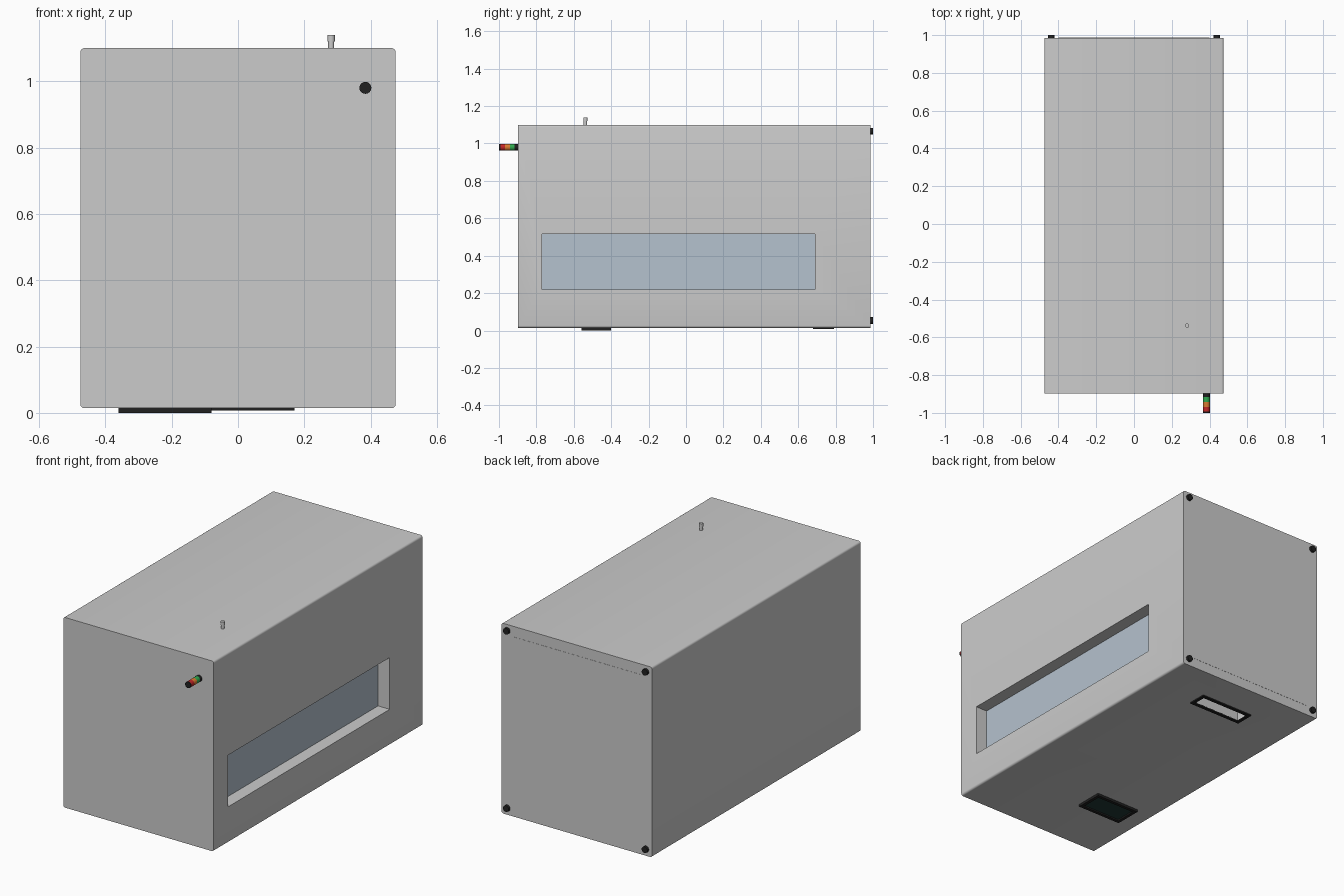
import bpy, bmesh, math
from mathutils import Matrix, Vector

if "Cube" in bpy.data.objects:
    bpy.data.objects.remove(bpy.data.objects["Cube"])


def material(name, rgb):
    m = bpy.data.materials.new(name)
    m.diffuse_color = (*rgb, 1)
    m.use_nodes = True
    m.node_tree.nodes["Principled BSDF"].inputs["Base Color"].default_value = m.diffuse_color
    return m


BLACK = material("black", (0.015, 0.015, 0.015))
GLASS = material("glass_blue", (0.46, 0.54, 0.62))
SCREEN = material("screen_green", (0.015, 0.04, 0.035))
RED = material("red", (0.55, 0.02, 0.02))
ORANGE = material("orange", (0.7, 0.2, 0.03))
GREEN = material("green", (0.03, 0.4, 0.08))


def finish(name, bm, mat=None):
    me = bpy.data.meshes.new(name)
    bmesh.ops.recalc_face_normals(bm, faces=bm.faces)
    bm.to_mesh(me)
    bm.free()
    ob = bpy.data.objects.new(name, me)
    bpy.context.collection.objects.link(ob)
    if mat:
        me.materials.append(mat)
    return ob


def smooth(ob):
    bpy.ops.object.select_all(action='DESELECT')
    ob.select_set(True)
    bpy.context.view_layer.objects.active = ob
    bpy.ops.object.shade_smooth_by_angle(angle=math.radians(40))


def add_box(bm, lo, hi):
    lo, hi = Vector(lo), Vector(hi)
    m = Matrix.Translation((lo + hi) / 2) @ Matrix.Diagonal((*(hi - lo), 1))
    bmesh.ops.create_cube(bm, size=1, matrix=m)


def box(name, lo, hi, mat=None):
    bm = bmesh.new()
    add_box(bm, lo, hi)
    return finish(name, bm, mat)


def cylinder(name, start, end, radius, mat=None, sides=24):
    a, b = Vector(start), Vector(end)
    d = b - a
    rot = Vector((0, 0, 1)).rotation_difference(d).to_matrix().to_4x4()
    bm = bmesh.new()
    bmesh.ops.create_cone(bm, cap_ends=True, segments=sides, radius1=radius, radius2=radius,
                          depth=d.length, matrix=Matrix.Translation((a + b) / 2) @ rot)
    ob = finish(name, bm, mat)
    smooth(ob)
    return ob


def frame(name, x0, x1, y0, y1, z0, z1, w, mat):
    # rectangular border made from four bars
    bm = bmesh.new()
    add_box(bm, (x0, y0, z0), (x1, y0 + w, z1))
    add_box(bm, (x0, y1 - w, z0), (x1, y1, z1))
    add_box(bm, (x0, y0 + w, z0), (x0 + w, y1 - w, z1))
    add_box(bm, (x1 - w, y0 + w, z0), (x1, y1 - w, z1))
    return finish(name, bm, mat)


# Cabinet with slightly rounded long edges
HX, Y0, Y1, Z0, Z1 = 0.475, -0.898, 0.986, 0.014, 1.10
bm = bmesh.new()
add_box(bm, (-HX, Y0, Z0), (HX, Y1, Z1))
long_edges = [e for e in bm.edges if abs(e.verts[0].co.y - e.verts[1].co.y) > 1]
bmesh.ops.bevel(bm, geom=long_edges, offset=0.012, segments=4, profile=0.5, affect='EDGES')
cabinet = finish("cabinet", bm)

# Side window recess and underside slot cut into the cabinet
WIN = (-0.77, 0.69, 0.22, 0.515)
cutters = [
    box("window_cutter", (0.40, WIN[0], WIN[2]), (0.6, WIN[1], WIN[3])),
    box("slot_cutter", (-0.152, 0.698, -0.1), (0.152, 0.772, 0.13)),
]
bpy.context.view_layer.objects.active = cabinet
for c in cutters:
    c.hide_render = True
    mod = cabinet.modifiers.new("cut", 'BOOLEAN')
    mod.operation, mod.solver, mod.object = 'DIFFERENCE', 'EXACT', c
    bpy.ops.object.modifier_apply(modifier=mod.name)
    bpy.data.objects.remove(c)
smooth(cabinet)

# Window pane
box("window_glass", (0.398, WIN[0], WIN[2]), (0.402, WIN[1], WIN[3]), GLASS)

# Underside: slot surround, display surround and display
frame("slot_frame", -0.17, 0.17, 0.68, 0.79, 0.007, 0.016, 0.018, BLACK)
frame("display_frame", -0.36, -0.08, -0.56, -0.40, 0.0, 0.016, 0.018, BLACK)
box("display_screen", (-0.345, -0.545, 0.008), (-0.095, -0.415, 0.016), SCREEN)

# Back face: thin cover panel and four feet
box("back_panel", (-0.40, Y1 - 0.005, 0.07), (0.40, Y1 + 0.001, 1.04))
for sx in (-1, 1):
    for z in (0.053, 1.066):
        cylinder("foot", (sx * 0.438, Y1 - 0.003, z), (sx * 0.438, 1.0, z), 0.018, BLACK)

# Signal light: stacked coloured rings along -y
X, Z = 0.384, 0.98
bands = [("light_base", -0.890, -0.916, BLACK), ("green_light", -0.916, -0.942, GREEN),
         ("orange_light", -0.942, -0.968, ORANGE), ("red_light", -0.968, -0.993, RED),
         ("light_cap", -0.993, -1.0, BLACK)]
for name, a, b, mat in bands:
    cylinder(name, (X, a, Z), (X, b, Z), 0.018, mat)

# Small pin on the top
cylinder("pin_shaft", (0.281, -0.538, Z1 - 0.01), (0.281, -0.538, 1.125), 0.009)
cylinder("pin_head", (0.281, -0.538, 1.12), (0.281, -0.538, 1.14), 0.011)
